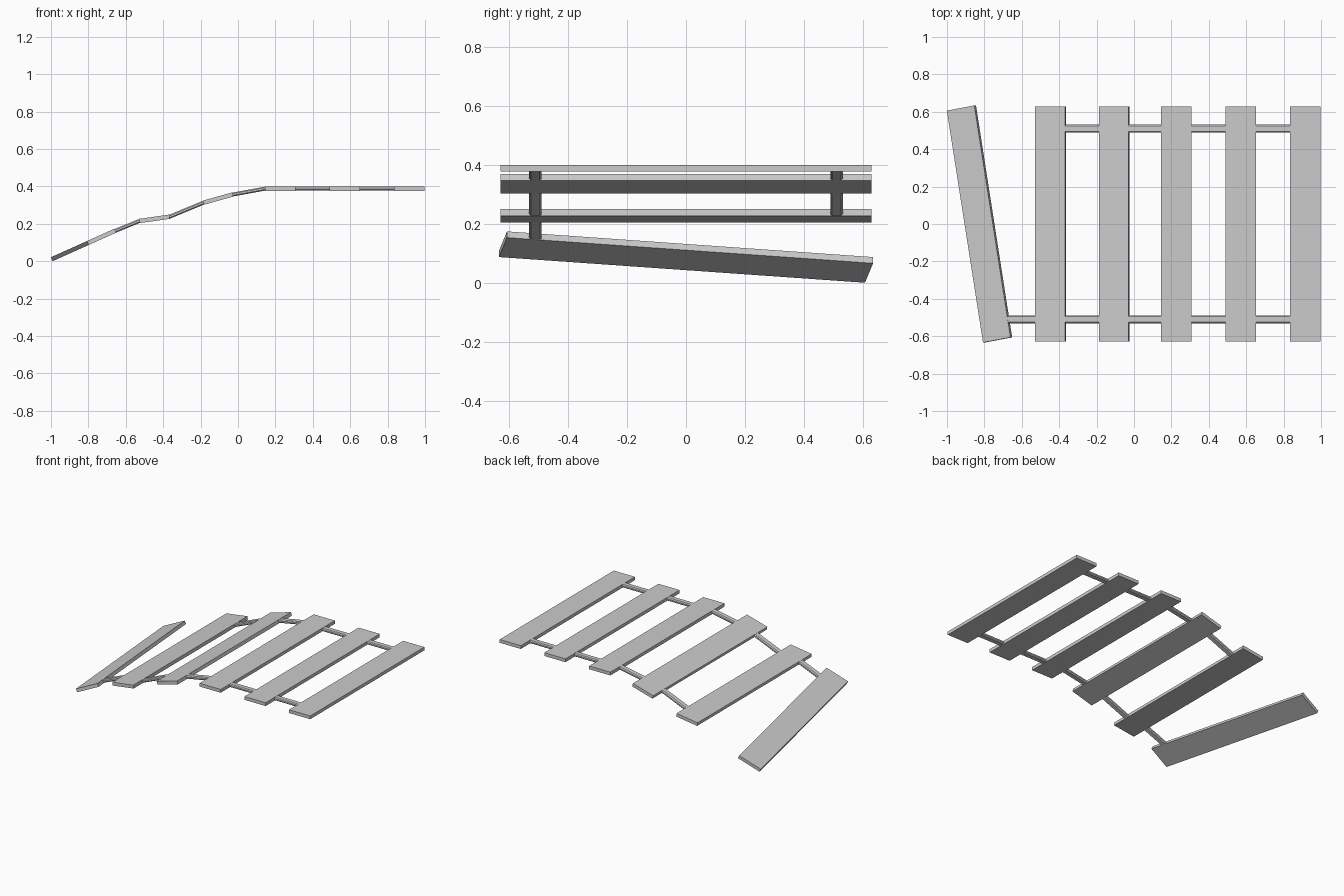
import bpy, bmesh
from math import radians, atan2
from mathutils import Matrix, Vector

if "Cube" in bpy.data.objects:
    bpy.data.objects.remove(bpy.data.objects["Cube"])

W, L, T = 0.163, 1.258, 0.023      # plank size
ROPE_W, ROPE_H, ROPE_Y = 0.042, 0.021, 0.51


def box(name, size, matrix, chamfer=0):
    bm = bmesh.new()
    bmesh.ops.create_cube(bm, size=1)
    bmesh.ops.scale(bm, vec=size, verts=bm.verts)
    if chamfer:  # cut the four edges that run along x
        edges = [e for e in bm.edges
                 if abs(e.verts[0].co.x - e.verts[1].co.x) > 1e-5]
        bmesh.ops.bevel(bm, geom=edges, offset=chamfer, segments=1,
                        profile=0.5, affect='EDGES')
    bmesh.ops.recalc_face_normals(bm, faces=bm.faces)
    me = bpy.data.meshes.new(name)
    bm.to_mesh(me)
    bm.free()
    ob = bpy.data.objects.new(name, me)
    bpy.context.collection.objects.link(ob)
    ob.matrix_world = matrix
    return ob


def rope(name, a, b, y):
    a, b = Vector((a[0], y, a[1])), Vector((b[0], y, b[1]))
    d = b - a
    m = Matrix.Translation((a + b) / 2) @ Matrix.Rotation(-atan2(d.z, d.x), 4, 'Y')
    box(name, (d.length + 0.006, ROPE_W, ROPE_H), m, 0.006)


# Planks, from the fallen end to the level end: x, z, pitch, twist
planks = [(-0.826, 0.087, 24.2, 9.7),
          (-0.447, 0.2265, 8, 0),
          (-0.106, 0.335, 15.5, 0),
          (0.225, 0.388, 0, 0),
          (0.572, 0.388, 0, 0),
          (0.916, 0.388, 0, 0)]
mats = []
for i, (x, z, pitch, twist) in enumerate(planks):
    m = (Matrix.Translation((x, 0, z)) @ Matrix.Rotation(radians(-pitch), 4, 'Y')
         @ Matrix.Rotation(radians(twist), 4, 'Z'))
    mats.append(m)
    box(f"plank_{i + 1}", (W, L, T), m)

# Rope links between neighbouring planks; the last one on the back is broken
for i in range(5):
    for side, y in (("front", -ROPE_Y), ("back", ROPE_Y)):
        if i == 0 and side == "back":
            continue
        a = mats[i] @ Vector((W / 2, y, 0))
        b = mats[i + 1] @ Vector((-W / 2, y, 0))
        rope(f"rope_{side}_{i + 1}", (a.x, a.z), (b.x, b.z), y)
